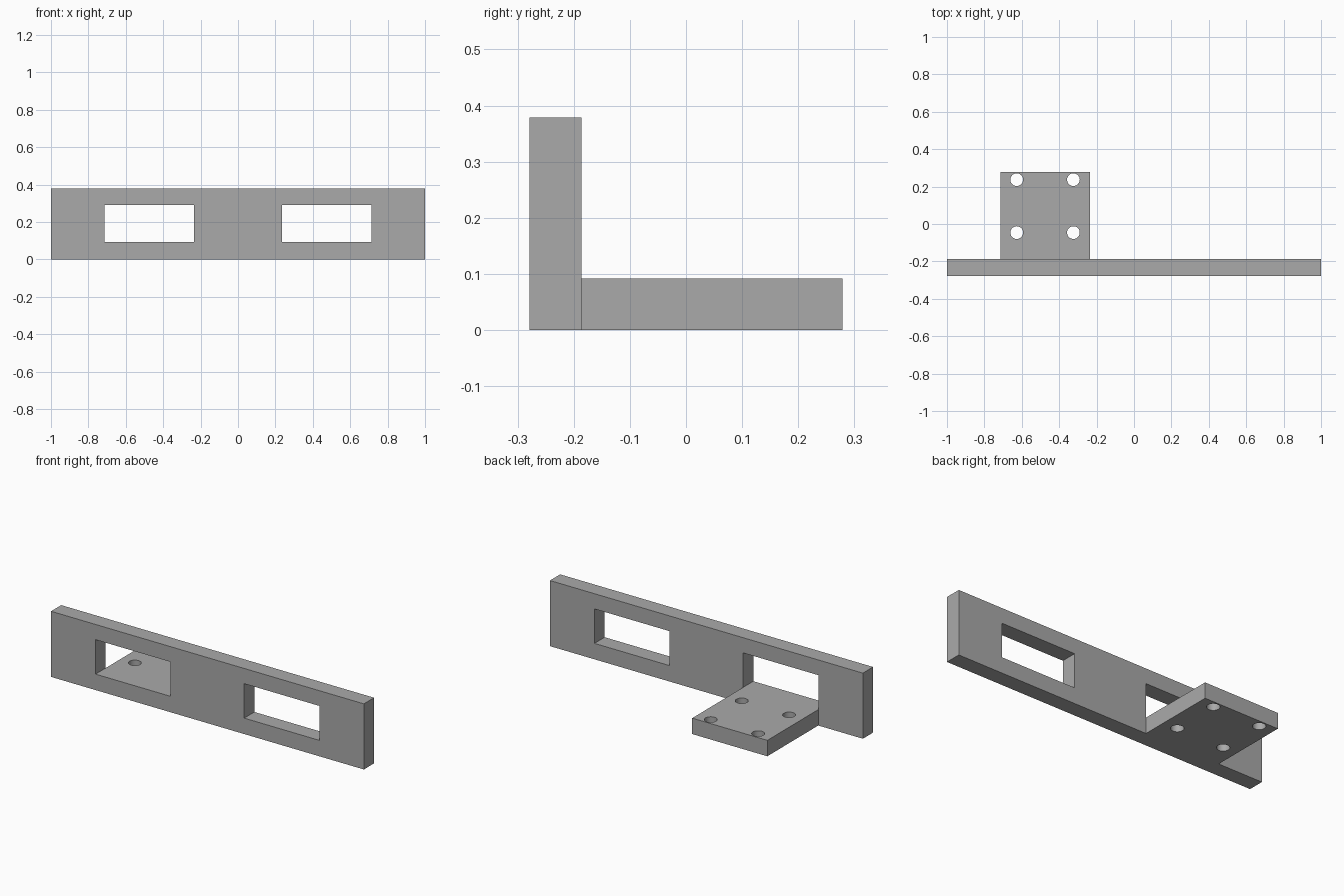
import bpy
import bmesh
from math import cos, sin, pi

cube = bpy.data.objects.get("Cube")
if cube:
    bpy.data.objects.remove(cube, do_unlink=True)

grey = bpy.data.materials.new("plain grey")
grey.use_nodes = True
color = (0.4, 0.4, 0.4, 1)
grey.diffuse_color = color
grey.node_tree.nodes["Principled BSDF"].inputs["Base Color"].default_value = color


def rectangle(x0, x1, y0, y1):
    return [(x0, y0), (x1, y0), (x1, y1), (x0, y1)]


def circle(x, y, radius, sides=32):
    return [(x + radius * cos(2 * pi * i / sides), y + radius * sin(2 * pi * i / sides))
            for i in range(sides)]


def pierced_slab(name, outline, holes, thickness, location, tilt=0):
    """Extrude a flat outline with holes, then weld it into a clean mesh."""
    curve = bpy.data.curves.new(name, 'CURVE')
    curve.dimensions = '2D'
    curve.fill_mode = 'BOTH'
    curve.extrude = thickness / 2
    for loop in [outline] + holes:
        spline = curve.splines.new('POLY')
        spline.points.add(len(loop) - 1)
        for point, (x, y) in zip(spline.points, loop):
            point.co = (x, y, 0, 1)
        spline.use_cyclic_u = True
    obj = bpy.data.objects.new(name, curve)
    bpy.context.collection.objects.link(obj)
    obj.location = location
    obj.rotation_euler.x = tilt

    bpy.ops.object.select_all(action='DESELECT')
    obj.select_set(True)
    bpy.context.view_layer.objects.active = obj
    bpy.ops.object.convert(target='MESH')
    obj = bpy.context.object
    bm = bmesh.new()
    bm.from_mesh(obj.data)
    bmesh.ops.remove_doubles(bm, verts=bm.verts, dist=0.0001)
    bmesh.ops.recalc_face_normals(bm, faces=bm.faces)
    bm.to_mesh(obj.data)
    bm.free()
    obj.data.materials.clear()
    obj.data.materials.append(grey)
    bpy.ops.object.shade_smooth_by_angle()
    return obj


# Upright plate with two rectangular windows
inner, outer = 0.235, 0.715
front, joint, back = -0.279, -0.186, 0.279
height, shelf_top, window_top = 0.379, 0.092, 0.291
windows = [rectangle(-outer, -inner, shelf_top, window_top),
           rectangle(inner, outer, shelf_top, window_top)]
pierced_slab("upright_plate", rectangle(-1, 1, 0, height), windows,
             joint - front, (0, (front + joint) / 2, 0), pi / 2)

# Mounting shelf behind the right window, with four screw holes
holes = [circle(x, y, 0.034) for x in (-0.627, -0.324) for y in (-0.046, 0.237)]
pierced_slab("mounting_shelf", rectangle(-outer, -inner, joint, back), holes,
             shelf_top, (0, 0, shelf_top / 2))
